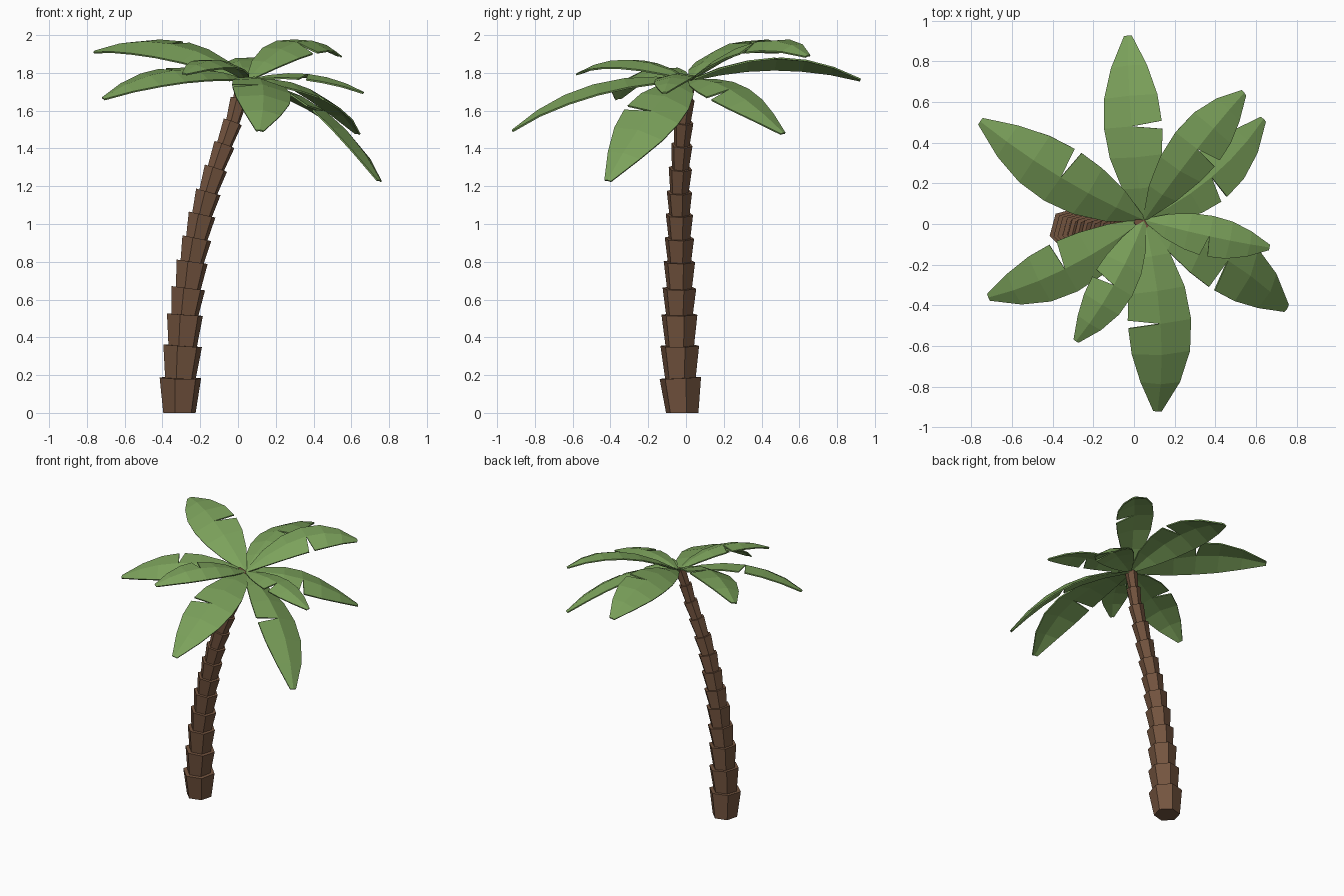
import bpy, bmesh, math
from mathutils import Vector, Matrix

if "Cube" in bpy.data.objects:
    bpy.data.objects.remove(bpy.data.objects["Cube"])


def material(name, rgb):
    m = bpy.data.materials.new(name)
    m.diffuse_color = (*rgb, 1)
    m.use_nodes = True
    m.node_tree.nodes["Principled BSDF"].inputs["Base Color"].default_value = m.diffuse_color
    return m


BARK = material("bark brown", (0.175, 0.090, 0.050))
LEAF = material("leaf green", (0.200, 0.360, 0.105))


def finish(bm, name, mat):
    bmesh.ops.recalc_face_normals(bm, faces=bm.faces)
    me = bpy.data.meshes.new(name)
    bm.to_mesh(me)
    bm.free()
    me.materials.append(mat)
    ob = bpy.data.objects.new(name, me)
    bpy.context.collection.objects.link(ob)
    return ob


# Trunk: stacked six-sided cups that flare upward, following a leaning path
PATH = [Vector(p) for p in (
    (-.31, -.02, 0), (-.305, -.03, .185), (-.293, -.033, .355), (-.281, -.035, .52),
    (-.263, -.035, .66), (-.243, -.035, .80), (-.218, -.035, .925), (-.19, -.035, 1.05),
    (-.157, -.035, 1.17), (-.117, -.03, 1.295), (-.072, -.022, 1.42), (-.028, -.012, 1.54),
    (.005, 0, 1.66), (.04, .015, 1.77))]


def ring(bm, centre, tangent, radius):
    side = Vector((0, 1, 0)).cross(tangent).normalized()
    front = tangent.cross(side).normalized()
    verts = []
    for k in range(6):
        a = math.radians(15 + 60 * k)
        verts.append(bm.verts.new(centre + radius * (math.cos(a) * side + math.sin(a) * front)))
    return verts


bm = bmesh.new()
for i, (lo_c, hi_c) in enumerate(zip(PATH, PATH[1:])):
    r = 0.122 - 0.045 * hi_c.z
    axis = (hi_c - lo_c).normalized()
    base_axis = Vector((0, 0, 1)) if i == 0 else axis
    lo = ring(bm, lo_c - axis * (0.01 if i else 0), base_axis, r * 0.78)
    hi = ring(bm, hi_c, axis, r)
    for k in range(6):
        n = (k + 1) % 6
        bm.faces.new((lo[k], lo[n], hi[n], hi[k]))
    bm.faces.new(lo[::-1])
    bm.faces.new(hi)
finish(bm, "trunk", BARK)

# Fronds: arched, slightly folded leaves, each rolled, with a tear in the right half
CROWN = Vector((.05, .02, 1.76))
WIDTH = (.06, .6, .9, 1, .92, .62, .13)
FOLD = 0.2


def frond(name, mid, tip, roll):
    mid, tip = Vector(mid), Vector(tip)
    ctrl = 2 * mid - (CROWN + tip) / 2
    length = (mid - CROWN).length + (tip - mid).length
    n = len(WIDTH) - 1
    bm = bmesh.new()
    mids, left, right_in, right_out = [], [], [], []
    for i, w in enumerate(WIDTH):
        t = i / n
        p = CROWN * (1 - t) ** 2 + ctrl * 2 * t * (1 - t) + tip * t * t
        tan = ((ctrl - CROWN) * (1 - t) + (tip - ctrl) * t).normalized()
        side = tan.cross(Vector((0, 0, 1))).normalized()
        # positive roll lifts the right edge
        side = Matrix.Rotation(-math.radians(roll), 3, tan) @ side
        if (side.z > 0) != (roll > 0):
            side.z = -side.z
        up = side.cross(tan)
        h = 0.155 * length * w
        drop = up * h * FOLD
        mids.append(bm.verts.new(p))
        left.append(bm.verts.new(p - side * h - drop))
        edge = p + side * h - drop
        torn = i == 3
        v = bm.verts.new(edge + tan * (0.015 if torn else 0))
        right_out.append(v)
        right_in.append(bm.verts.new(edge - tan * 0.025) if torn else v)
    for i in range(n):
        bm.faces.new((mids[i], mids[i + 1], left[i + 1], left[i]))
        bm.faces.new((mids[i], right_out[i], right_in[i + 1], mids[i + 1]))
    bm.normal_update()
    ob = finish(bm, name, LEAF)
    s = ob.modifiers.new("thickness", 'SOLIDIFY')
    s.thickness = 0.009
    s.offset = 0


# name: ridge midpoint, tip, roll in degrees
FRONDS = {
    "north": ((-.01, .48, 1.875), (-.03, .925, 1.765), 12),
    "northeast_high": ((.31, .37, 1.96), (.54, .645, 1.89), -14),
    "northeast_low": ((.38, .23, 1.71), (.635, .515, 1.48), -12),
    "east": ((.37, -.06, 1.79), (.665, -.115, 1.695), -3),
    "southeast": ((.46, -.18, 1.595), (.75, -.415, 1.23), 18),
    "south": ((.13, -.49, 1.735), (.115, -.92, 1.495), 8),
    "southwest": ((-.10, -.30, 1.865), (-.285, -.575, 1.795), 10),
    "west": ((-.34, -.22, 1.81), (-.715, -.36, 1.665), 15),
    "northwest": ((-.36, .23, 1.95), (-.755, .505, 1.915), 15),
}
for side_name, spec in FRONDS.items():
    frond("frond_" + side_name, *spec)
